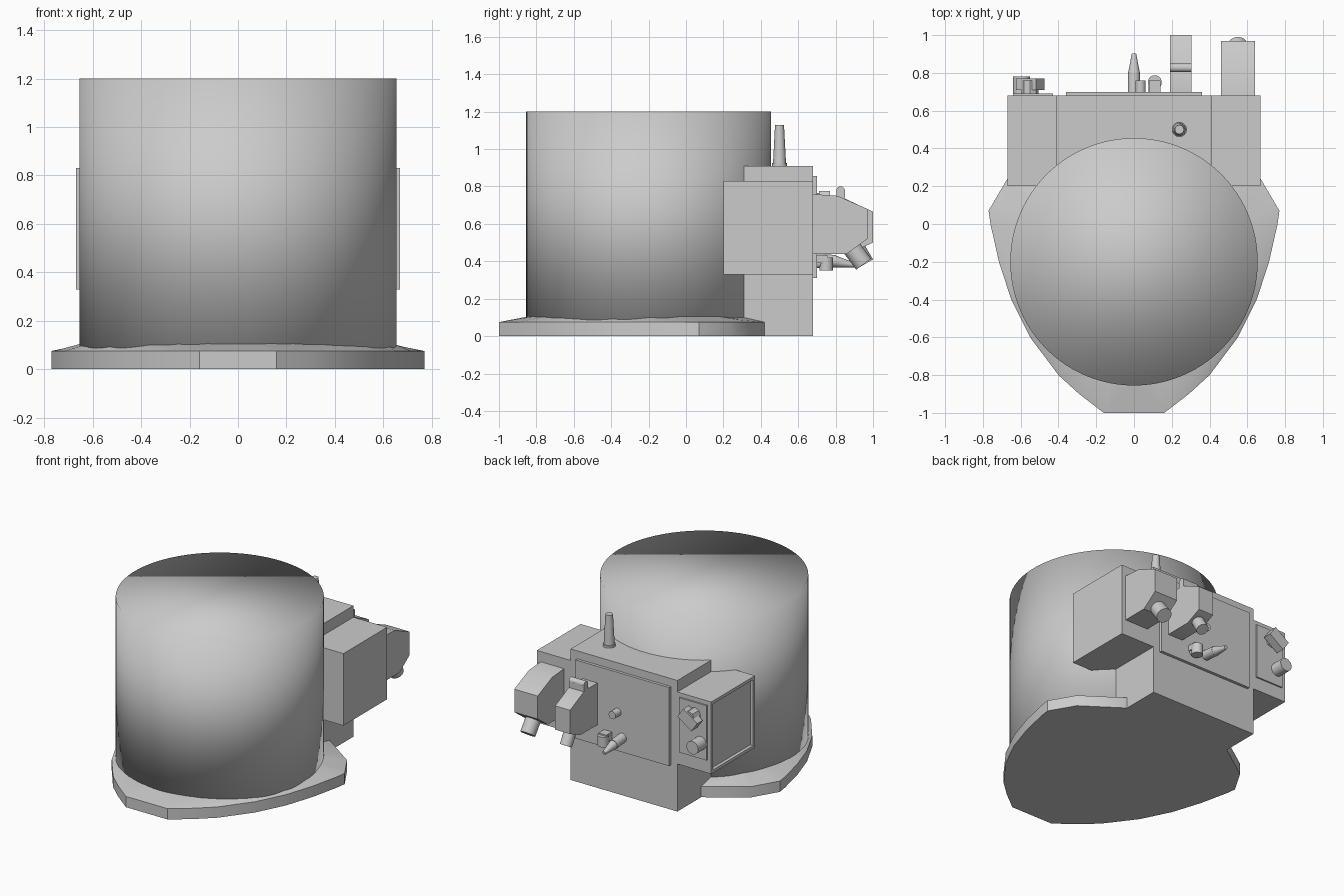
import bpy, bmesh, math
from mathutils import Vector

cube = bpy.data.objects.get("Cube")
if cube:
    bpy.data.objects.remove(cube, do_unlink=True)

GREY = (0.6, 0.6, 0.6, 1)
mat = bpy.data.materials.new("light_grey")
mat.use_nodes = True
mat.diffuse_color = GREY
mat.node_tree.nodes["Principled BSDF"].inputs["Base Color"].default_value = GREY


def finish(name, bm, angle=35):
    """Turn a bmesh into an object, smooth below the given angle."""
    bmesh.ops.recalc_face_normals(bm, faces=bm.faces)
    me = bpy.data.meshes.new(name)
    bm.to_mesh(me)
    bm.free()
    ob = bpy.data.objects.new(name, me)
    bpy.context.collection.objects.link(ob)
    me.materials.append(mat)
    bpy.ops.object.select_all(action='DESELECT')
    ob.select_set(True)
    bpy.context.view_layer.objects.active = ob
    if angle:
        bpy.ops.object.shade_smooth_by_angle(angle=math.radians(angle))
    else:
        bpy.ops.object.shade_smooth()
    return ob


def box(name, lo, hi, recess=None):
    """Box between two corners; recess sinks a panel into the face pointing that way."""
    bm = bmesh.new()
    bmesh.ops.create_cube(bm, size=1)
    lo, hi = Vector(lo), Vector(hi)
    for v in bm.verts:
        v.co = (lo + hi) / 2 + v.co * (hi - lo)
    if recess:
        bm.normal_update()
        face = max(bm.faces, key=lambda f: f.normal.dot(Vector(recess)))
        bmesh.ops.inset_individual(bm, faces=[face], thickness=0.03)
        bmesh.ops.inset_individual(bm, faces=[face], thickness=0.003, depth=-0.02)
    return finish(name, bm)


def rod(name, a, b, r, r2=None, sides=24, angle=35):
    """Round bar from a to b, optionally tapered."""
    a, b = Vector(a), Vector(b)
    bm = bmesh.new()
    bmesh.ops.create_cone(bm, cap_ends=True, segments=sides, radius1=r,
                          radius2=r if r2 is None else r2, depth=(b - a).length)
    turn = (b - a).to_track_quat('Z', 'Y')
    for v in bm.verts:
        v.co = turn @ v.co + (a + b) / 2
    return finish(name, bm, angle)


def extrude_x(name, profile, x0, x1):
    """Extrude a (y, z) profile across x."""
    bm = bmesh.new()
    f = bm.faces.new([bm.verts.new((x0, y, z)) for y, z in profile])
    new = bmesh.ops.extrude_face_region(bm, geom=[f])["geom"]
    bmesh.ops.translate(bm, vec=(x1 - x0, 0, 0),
                        verts=[v for v in new if isinstance(v, bmesh.types.BMVert)])
    return finish(name, bm)


def cut(ob, cutters):
    """Subtract the cutters, bake the result and drop the cutters."""
    for c in cutters:
        c.hide_render = True
        m = ob.modifiers.new("cut", 'BOOLEAN')
        m.operation, m.solver, m.object = 'DIFFERENCE', 'EXACT', c
    dg = bpy.context.evaluated_depsgraph_get()
    me = bpy.data.meshes.new_from_object(ob.evaluated_get(dg))
    ob.modifiers.clear()
    ob.data = me
    for c in cutters:
        bpy.data.objects.remove(c, do_unlink=True)


# Main housing
CY = -0.2
rod("main_housing", (0, CY, 0.02), (0, CY, 1.2), 0.655, sides=96, angle=None)

# Shield-shaped base: vertical rim, then a gentle slope up to the housing
half = [(0.16, -1), (0.29, -0.9), (0.4, -0.8), (0.55, -0.6), (0.65, -0.4),
        (0.715, -0.2), (0.76, 0), (0.77, 0.07), (0.67, 0.24), (0.41, 0.42)]
outline = half + [(-x, y) for x, y in reversed(half)]
bm = bmesh.new()
rings = [[], [], []]
for x, y in outline:
    inner = Vector((x, y - CY)).normalized() * 0.63
    rings[0].append(bm.verts.new((x, y, 0)))
    rings[1].append(bm.verts.new((x, y, 0.075)))
    rings[2].append(bm.verts.new((inner.x, inner.y + CY, 0.11)))
n = len(outline)
for low, high in zip(rings, rings[1:]):
    for i in range(n):
        j = (i + 1) % n
        bm.faces.new((low[i], low[j], high[j], high[i]))
bm.faces.new(rings[0])
bm.faces.new(rings[2])
base = finish("base_flange", bm)

# Mounting pockets and bolt holes
cutters = []
for pocket, hole in (((0, -1), (0, -0.935)), ((0.66, 0.2), (0.64, 0.175)),
                     ((-0.66, 0.2), (-0.64, 0.175))):
    cutters.append(rod("pocket_cutter", (*pocket, 0.04), (*pocket, 0.3), 0.13, sides=40))
    cutters.append(rod("hole_cutter", (*hole, -0.1), (*hole, 0.2), 0.03))
cut(base, cutters)

# Rear body, side boxes and connector panels
box("rear_body", (-0.41, 0, 0), (0.41, 0.68, 0.91))
for name, s in (("left_side_box", 1), ("right_side_box", -1)):
    box(name, (min(s * 0.35, s * 0.67), 0.2, 0.33), (max(s * 0.35, s * 0.67), 0.68, 0.83),
        recess=(-1, 0, 0) if s < 0 else None)
box("rear_panel", (-0.36, 0.67, 0.31), (0.36, 0.7, 0.855))
box("right_connector_plate", (-0.64, 0.67, 0.42), (-0.43, 0.69, 0.8))

# Large connectors with angled cable glands
extrude_x("wide_connector", [(0.67, 0.76), (0.81, 0.75), (0.97, 0.68), (0.97, 0.52),
                             (0.86, 0.44), (0.67, 0.44)], 0.46, 0.64)
rod("wide_connector_gland", (0.55, 0.85, 0.52), (0.55, 0.95, 0.385), 0.05)
extrude_x("narrow_connector", [(0.69, 0.74), (0.84, 0.74), (1.0, 0.665), (1.0, 0.5),
                               (0.89, 0.45), (0.69, 0.45)], 0.19, 0.305)
rod("narrow_connector_gland", (0.247, 0.89, 0.52), (0.247, 0.965, 0.39), 0.04)
box("narrow_connector_latch", (0.19, 0.805, 0.72), (0.305, 0.85, 0.778))
rod("latch_roll", (0.19, 0.827, 0.778), (0.305, 0.827, 0.778), 0.0225)

# Small controls on the rear panel
for i, (x, z) in enumerate(((0.035, 0.58), (0.105, 0.39))):
    rod("panel_peg_%d" % (i + 1), (x, 0.69, z), (x, 0.76, z), 0.027)
rod("toggle_collar", (0, 0.69, 0.41), (0, 0.8, 0.4), 0.033)
rod("toggle_lever", (0, 0.79, 0.4), (0, 0.9, 0.38), 0.033, 0.012)
rod("drain_knob", (0.11, 0.75, 0.42), (0.11, 0.75, 0.35), 0.037)
box("drain_knob_mount", (0.08, 0.69, 0.39), (0.14, 0.76, 0.43))

# Small connectors on the right side box
rod("right_round_port", (-0.595, 0.68, 0.53), (-0.595, 0.78, 0.53), 0.045)
rod("right_elbow_base", (-0.55, 0.68, 0.72), (-0.55, 0.76, 0.72), 0.045, sides=8)
block = box("right_elbow_block", (-0.07, -0.03, -0.04), (0.06, 0.03, 0.04))
block.location = (-0.545, 0.74, 0.71)
block.rotation_euler = (0, math.radians(-35), 0)

# Top antenna
rod("antenna_collar", (0.24, 0.5, 0.9), (0.24, 0.5, 0.925), 0.04)
rod("antenna", (0.24, 0.5, 0.9), (0.24, 0.5, 1.13), 0.036, 0.024)
